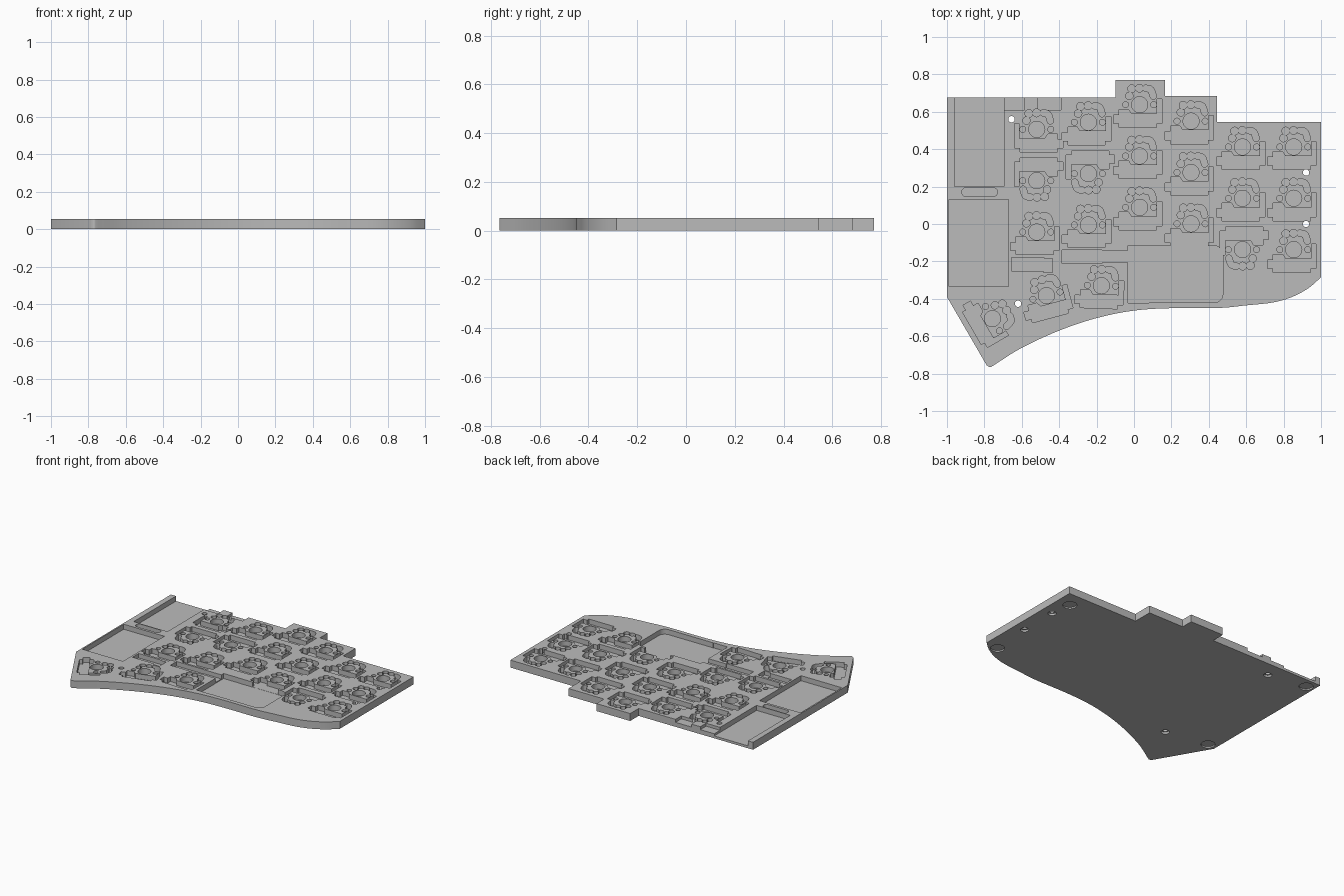
import bpy, bmesh
from math import sin, cos, pi, radians
from mathutils import Vector, Matrix

if "Cube" in bpy.data.objects:
    bpy.data.objects.remove(bpy.data.objects["Cube"], do_unlink=True)

HEIGHT, FLOOR, ABOVE = 0.053, 0.018, 0.08


def prism(bm, pts, z0, z1, matrix=None):
    """Closed prism over a 2D outline."""
    pts = [Vector((p[0], p[1], 0)) for p in pts]
    if matrix:
        pts = [matrix @ p for p in pts]
    low = [bm.verts.new((p.x, p.y, z0)) for p in pts]
    top = [bm.verts.new((p.x, p.y, z1)) for p in pts]
    n = len(pts)
    faces = [bm.faces.new(low[::-1]), bm.faces.new(top)]
    for i in range(n):
        j = (i + 1) % n
        faces.append(bm.faces.new((low[i], low[j], top[j], top[i])))
    bmesh.ops.recalc_face_normals(bm, faces=faces)


def circle(x, y, r, n=24):
    return [(x + r * cos(2 * pi * i / n), y + r * sin(2 * pi * i / n)) for i in range(n)]


def rect(x0, y0, x1, y1):
    return [(x0, y0), (x1, y0), (x1, y1), (x0, y1)]


def round_rect(x0, y0, x1, y1, r, n=6):
    pts = []
    for k, (cx, cy) in enumerate(rect(x0 + r, y0 + r, x1 - r, y1 - r)):
        for i in range(n + 1):
            a = pi + (k + i / n) * pi / 2
            pts.append((cx + r * cos(a), cy + r * sin(a)))
    return pts


def smooth_path(pts, steps=6):
    """Catmull-Rom curve through the points."""
    p = [Vector(q) for q in pts]
    p = [2 * p[0] - p[1]] + p + [2 * p[-1] - p[-2]]
    out = []
    for a, b, c, d in zip(p, p[1:], p[2:], p[3:]):
        for i in range(steps):
            t = i / steps
            out.append(0.5 * (2 * b + (c - a) * t + (2 * a - 5 * b + 4 * c - d) * t ** 2
                              + (3 * b - a - 3 * c + d) * t ** 3))
    return out + [p[-2]]


def thick_path(pts, r, n=6):
    """Outline of a rounded slot following a path."""
    path = smooth_path(pts, 4)
    left, right = [], []
    for i, p in enumerate(path):
        d = (path[min(i + 1, len(path) - 1)] - path[max(i - 1, 0)]).normalized()
        side = Vector((-d.y, d.x)) * r
        left.append(p + side)
        right.append(p - side)
    def cap(center, start):
        return [center + Matrix.Rotation(-pi * i / n, 2) @ (start - center) for i in range(1, n)]
    return left + cap(path[-1], left[-1]) + right[::-1] + cap(path[0], right[0])


def make_object(name, bm):
    mesh = bpy.data.meshes.new(name)
    bm.to_mesh(mesh)
    bm.free()
    obj = bpy.data.objects.new(name, mesh)
    bpy.context.collection.objects.link(obj)
    return obj


# Plate outline: stepped back edge, swept front edge, rounded corner at the thumb end
back_edge = [(-1, -.39), (-1, .675), (-.1, .675), (-.1, .77), (.165, .77), (.165, .685),
             (.445, .685), (.445, .545), (1, .545)]
front_edge = smooth_path([(1, -.285), (.93, -.345), (.84, -.392), (.74, -.42), (.6, -.435),
                          (.45, -.449), (.2, -.45), (0, -.463), (-.2, -.503), (-.4, -.57),
                          (-.6, -.662), (-.745, -.752)])
thumb_corner = smooth_path([(-.755, -.759), (-.77, -.765), (-.788, -.755)], 4)
bm = bmesh.new()
prism(bm, back_edge + front_edge + thumb_corner, 0, HEIGHT)
plate = make_object("case_plate", bm)

# Switch socket pocket, drawn around the switch centre
socket = [(-.14, -.055), (-.11, -.055), (-.11, -.025), (-.06, -.025), (-.045, -.048),
          (.094, -.048), (.094, .03), (.12, .03), (.12, -.1), (.09, -.1), (.09, -.121),
          (-.11, -.121), (-.11, -.1), (-.14, -.1)]
lead_slot = [(.033, .088), (.06, .08), (.073, .045)]
pin_holes = [(-.075, 0, .016), (.075, 0, .016), (-.055, .047, .02),
             (-.042, .085, .021), (-.001, .088, .021)]

# Column x, top row y, and the rows that are turned round
columns = [(-.52, .506, (1,)), (-.244, .544, (1,)), (.03, .638, ()),
           (.305, .55, ()), (.58, .412, (2,)), (.854, .412, ())]
switches = [(x, y - row * .2745, 180 if row in turned else 0)
            for x, y, turned in columns for row in range(3)]
switches += [(-.174, -.33, -2), (-.468, -.383, 15), (-.757, -.506, -60)]

bodies, pins = bmesh.new(), bmesh.new()
for i, (x, y, angle) in enumerate(switches):
    m = Matrix.Translation((x, y, 0)) @ Matrix.Rotation(radians(angle), 4, 'Z')
    outline = [(-p[0], p[1]) for p in socket[::-1]] if i == 0 else socket
    prism(bodies, outline, FLOOR, ABOVE, m)
    prism(pins, circle(0, 0, .043, 32), FLOOR - .002, ABOVE, m)
    prism(pins, thick_path(lead_slot, .017), FLOOR - .002, ABOVE, m)
    for hole in pin_holes:
        prism(pins, circle(*hole, 16), FLOOR - .002, ABOVE, m)

# Electronics pockets: controller, jack, battery, switches and wire channels
bays = bmesh.new()
prism(bays, rect(-.96, .2, -.695, .8), FLOOR - .001, ABOVE)
prism(bays, rect(-.99, -.335, -.67, .13), FLOOR - .001, ABOVE)
prism(bays, round_rect(-.92, .148, -.73, .193, .02), FLOOR - .001, ABOVE)
prism(bays, round_rect(-.03, -.42, .475, -.117, .045), FLOOR - .001, ABOVE)
prism(bays, rect(-.032, -.422, .08, -.116), FLOOR - .001, ABOVE)
steps = bmesh.new()
prism(steps, rect(-.7, .61, -.585, .8), .032, ABOVE)
prism(steps, rect(-.515, .61, -.39, .8), .032, ABOVE)
prism(steps, rect(-.385, -.21, -.17, -.14), FLOOR + .003, ABOVE)
prism(steps, rect(-.175, -.205, -.02, -.142), FLOOR + .006, ABOVE)
prism(steps, rect(-.655, -.25, -.48, -.18), FLOOR + .003, ABOVE)
prism(steps, rect(-.485, -.26, -.435, -.185), FLOOR + .006, ABOVE)

# Screw holes with counterbores, and round foot recesses underneath
holes, under = bmesh.new(), bmesh.new()
for x, y in [(-.655, .56), (-.62, -.426), (.92, .275), (.92, 0)]:
    prism(holes, circle(x, y, .017), -.05, ABOVE)
    prism(under, circle(x, y, .027), -.05, .014)
for x, y in [(.9, .43), (.9, -.295), (-.94, .605), (-.935, -.372)]:
    prism(under, circle(x, y, .046, 32), -.05, .01)

# Cut everything out of the plate
cutters = []
for name, cut in [("bay_cutter", bays), ("step_cutter", steps), ("socket_cutter", bodies),
                  ("pin_cutter", pins), ("screw_cutter", holes), ("foot_cutter", under)]:
    cutter = make_object(name, cut)
    cutter.hide_render = True
    cutters.append(cutter)
    mod = plate.modifiers.new(name, 'BOOLEAN')
    mod.operation, mod.object, mod.solver = 'DIFFERENCE', cutter, 'EXACT'
    mod.use_self = True
bpy.context.view_layer.update()
graph = bpy.context.evaluated_depsgraph_get()
cut_mesh = bpy.data.meshes.new_from_object(plate.evaluated_get(graph))
plate.modifiers.clear()
plate.data = cut_mesh
for cutter in cutters:
    bpy.data.objects.remove(cutter, do_unlink=True)

# Plain grey plastic
grey = bpy.data.materials.new("grey_plastic")
grey.use_nodes = True
colour = (.5, .5, .5, 1)
grey.diffuse_color = colour
grey.node_tree.nodes["Principled BSDF"].inputs["Base Color"].default_value = colour
plate.data.materials.clear()
plate.data.materials.append(grey)

bpy.ops.object.select_all(action='DESELECT')
plate.select_set(True)
bpy.context.view_layer.objects.active = plate
bpy.ops.object.shade_smooth_by_angle(angle=radians(30))
